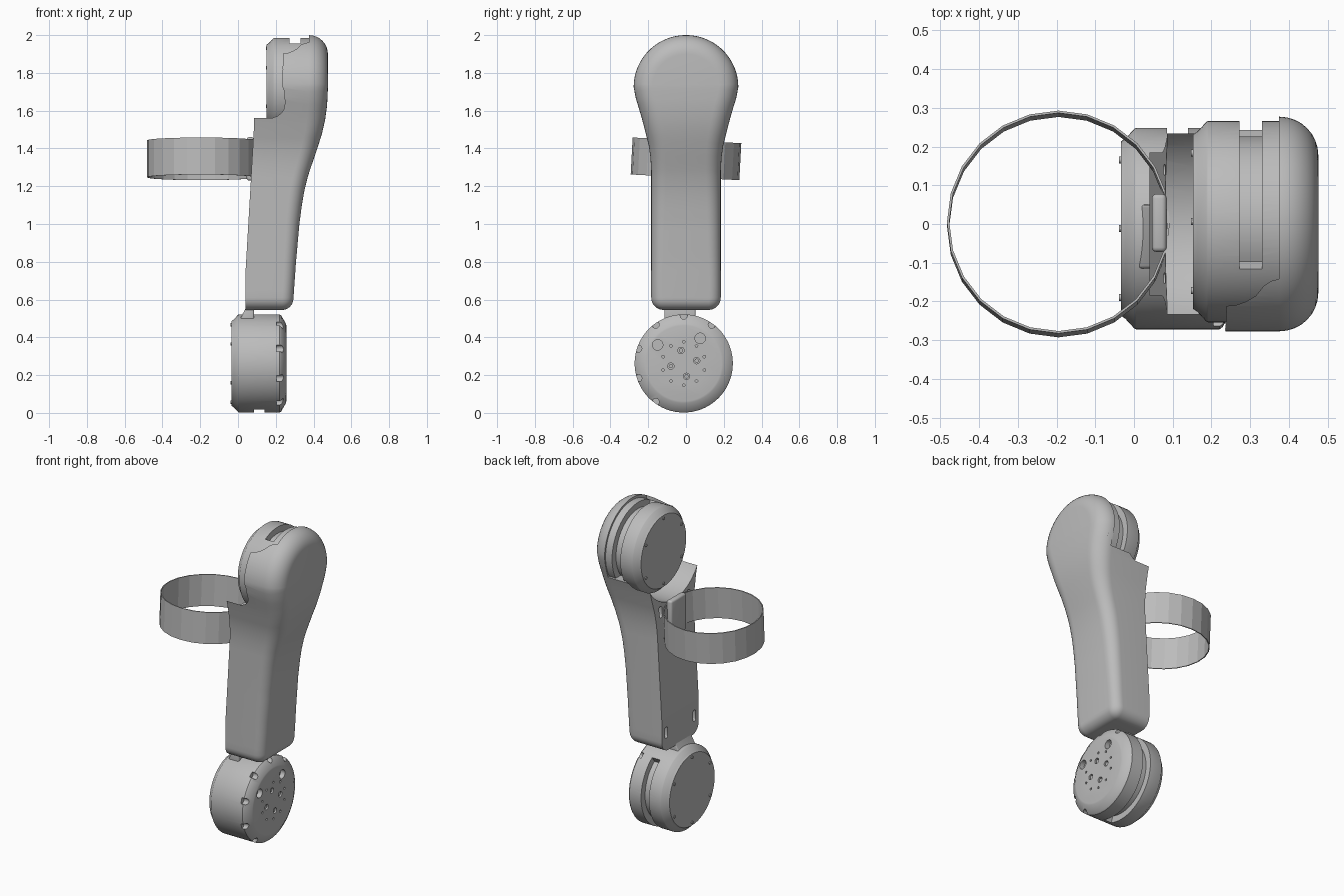
import bpy, bmesh, math
from mathutils import Vector, Matrix

if "Cube" in bpy.data.objects:
    bpy.data.objects.remove(bpy.data.objects["Cube"])

grey = bpy.data.materials.new("plain_grey")
grey.use_nodes = True
COLOUR = (0.5, 0.5, 0.5, 1)
grey.diffuse_color = COLOUR
grey.node_tree.nodes["Principled BSDF"].inputs["Base Color"].default_value = COLOUR


def finish(name, bm):
    bmesh.ops.recalc_face_normals(bm, faces=bm.faces)
    mesh = bpy.data.meshes.new(name)
    bm.to_mesh(mesh)
    bm.free()
    mesh.materials.append(grey)
    obj = bpy.data.objects.new(name, mesh)
    bpy.context.collection.objects.link(obj)
    return obj


def smooth(obj, degrees=30):
    bpy.ops.object.select_all(action='DESELECT')
    obj.select_set(True)
    bpy.context.view_layer.objects.active = obj
    bpy.ops.object.shade_smooth_by_angle(angle=math.radians(degrees))


def cut(obj, cutters):
    for c in cutters:
        c.hide_render = True
        mod = obj.modifiers.new("cut", 'BOOLEAN')
        mod.operation, mod.solver, mod.object = 'DIFFERENCE', 'EXACT', c
        bpy.context.view_layer.objects.active = obj
        bpy.ops.object.modifier_apply(modifier=mod.name)
        bpy.data.objects.remove(c)


def bridge(bm, rings, closed_ring=True):
    for a, b in zip(rings, rings[1:]):
        n = len(a)
        for i in range(n if closed_ring else n - 1):
            j = (i + 1) % n
            bm.faces.new((a[i], a[j], b[j], b[i]))


def lathe(name, profile, y, z, start=0, sweep=360, steps=72):
    """Revolve (x, radius) points about an x axis; a part sweep gives a closed band."""
    bm = bmesh.new()
    full = sweep == 360
    rings = []
    for k in range(steps if full else steps + 1):
        a = math.radians(start + sweep * k / steps)
        rings.append([bm.verts.new((x, y + r * math.cos(a), z + r * math.sin(a)))
                      for x, r in profile])
    if full:
        bridge(bm, rings + rings[:1], False)
        bm.faces.new([r[0] for r in rings])
        bm.faces.new([r[-1] for r in rings])
    else:
        bridge(bm, rings)
        bm.faces.new(rings[0])
        bm.faces.new(rings[-1])
    return finish(name, bm)


def box(name, lo, hi, bevel=0.0):
    bm = bmesh.new()
    bmesh.ops.create_cube(bm, size=1)
    lo, hi = Vector(lo), Vector(hi)
    for v in bm.verts:
        v.co = Vector([(lo[i] + hi[i]) / 2 + v.co[i] * (hi[i] - lo[i]) for i in range(3)])
    if bevel:
        bmesh.ops.bevel(bm, geom=bm.edges[:], offset=bevel, segments=3,
                        profile=0.5, affect='EDGES')
    return finish(name, bm)


def peg(name, x0, x1, y, z, r):
    return lathe(name, [(x0, r), (x1, r)], y, z, steps=16)


def lerp(table, z):
    for (z0, v0), (z1, v1) in zip(table, table[1:]):
        if z <= z1:
            return v0 + (v1 - v0) * max(0, (z - z0) / (z1 - z0))
    return table[-1][1]


# Arm shell: keyhole outline with a rounded outer edge
WIDTH = [(.6, .184), (1.28, .184), (1.35, .188), (1.42, .198), (1.5, .218), (1.56, .234),
         (1.62, .252), (1.67, .267), (1.725, .277)]
OUTER = [(.6, .293), (.8, .307), (1.0, .325), (1.1, .338), (1.18, .352), (1.26, .372),
         (1.4, .42), (1.48, .445), (1.55, .461), (1.63, .472), (1.72, .476)]
INNER = [(.75, .04), (1.52, .085)]
ROUND = [(.7, .06), (1.3, .08), (1.6, .1)]
HEAD_Z = 1.725

half = [(.05, .545)]
for k in range(8):
    a = math.radians(-90 + 90 * k / 7)
    half.append((.119 + .065 * math.cos(a), .61 + .065 * math.sin(a)))
half += [(lerp(WIDTH, z), z) for z in [.65 + .035 * k for k in range(31)]]
for k in range(25):
    a = math.radians(87.5 * k / 24)
    half.append((.277 * math.cos(a), HEAD_Z + .275 * math.sin(a)))
loop = [Vector(p) for p in half] + [Vector((-y, z)) for y, z in reversed(half)]
count = len(loop)

bm = bmesh.new()
rings = [[bm.verts.new((lerp(INNER, p.y), p.x, p.y)) for p in loop]]
for k in range(9):
    a = math.radians(90 * k / 8)
    ring = []
    for i, p in enumerate(loop):
        d = (loop[(i + 1) % count] - loop[i - 1]).normalized()
        r = lerp(ROUND, p.y)
        q = p + Vector((-d.y, d.x)) * r * (1 - math.cos(a))
        ring.append(bm.verts.new((lerp(OUTER, q.y) - r + r * math.sin(a), q.x, q.y)))
    rings.append(ring)
bridge(bm, rings)
for ring in (rings[0], rings[-1]):
    for i in range(count // 2 - 1):
        bm.faces.new((ring[i], ring[i + 1], ring[count - 2 - i], ring[count - 1 - i]))
shell = finish("arm_shell", bm)

# Cradle around the upper motor, and the opening in the back of the head
cradle = lathe("cradle_cutter", [(-.2, .286), (.18, .286), (.21, .283), (.24, .276),
                                 (.255, .268), (.261, .255)], 0, HEAD_Z)
bm = bmesh.new()
curve = [(.1, -.22), (.262, -.21), (.29, -.2), (.315, -.185), (.335, -.16), (.355, -.147),
         (.375, -.142), (.375, .4), (.1, .4)]
bridge(bm, [[bm.verts.new((x, y, z)) for x, y in curve] for z in (1.59, 2.1)])
bm.verts.ensure_lookup_table()
bm.faces.new(bm.verts[:len(curve)])
bm.faces.new(bm.verts[len(curve):])
opening = finish("opening_cutter", bm)
slots = [box("slot_cutter", (-.1, s * .14 - .014, z - .035), (lerp(INNER, z) + .03, s * .14 + .014, z + .035),
             .012) for s in (-1, 1) for z in (.66, 1.41)]
cut(shell, [cradle, opening] + slots)
smooth(shell)


# Motors: chamfered drums with a part-round vent groove and cap screws
def motor(name, x, y, z, groove, vent_start, vent_sweep, r=.26):
    body = lathe(name, [(x, r - .035), (x + .012, r - .027), (x + .035, r - .002), (x + .04, r),
                        (x + .255, r), (x + .263, r - .006), (x + .288, r - .05), (x + .29, r - .06)], y, z)
    g0, g1 = groove
    cut(body, [lathe("vent_cutter", [(g0, r - .04), (g1, r - .04), (g1, r + .05), (g0, r + .05)],
                     y, z, vent_start, vent_sweep, 40)])
    for k in range(6):
        a = math.radians(30 + 60 * k)
        smooth(peg(name + "_cap_screw", x - .005, x + .01, y + .205 * math.cos(a),
                   z + .205 * math.sin(a), .009))
    return body


upper = motor("upper_motor", .152, .006, HEAD_Z, (.272, .33), -50, 168)
smooth(upper)
MY, MZ = -.012, .262
lower = motor("lower_motor", -.034, MY, MZ, (.085, .14), -110, 165)

# Mounting face of the lower motor: rim notches, pockets and bolt holes
cutters = []
for k in range(6):
    a = math.radians(54 + 36 * k)
    cutters.append(peg("notch_cutter", .205, .3, MY + .253 * math.cos(a), MZ + .253 * math.sin(a), .019))
for y, z, r in [(-.15, .36, .028), (.075, .395, .028)]:
    cutters.append(peg("pocket_cutter", .225, .3, y, z, r))
for k in range(4):
    a = math.radians(12 + 90 * k)
    cutters.append(peg("bolt_cutter", .235, .3, MY + .07 * math.cos(a), MZ + .07 * math.sin(a), .017))
for k in range(10):
    a = math.radians(18 + 36 * k)
    cutters.append(peg("pin_cutter", .24, .3, MY + .115 * math.cos(a), MZ + .115 * math.sin(a), .007))
cut(lower, cutters)
smooth(lower)
for k in range(4):
    a = math.radians(12 + 90 * k)
    smooth(peg("mount_bolt", .23, .25, MY + .07 * math.cos(a), MZ + .07 * math.sin(a), .011))

# Tab joining the lower motor to the arm
tab = box("joint_tab", (.0, -.115, .47), (.085, .05, .57), .008)
for v in tab.data.vertices:
    if v.co.z > .52 and v.co.x < .04:
        v.co.x += .045
smooth(tab)

# Strap loop and its clip plate
bm = bmesh.new()
sections = [(.282, -.098), (.288, -.098), (.288, .098), (.282, .098)]
rings = [[bm.verts.new((r * math.cos(a), r * math.sin(a), z)) for r, z in sections]
         for a in [math.radians(15 * k) for k in range(24)]]
bridge(bm, rings + rings[:1])
bm.transform(Matrix.Translation((-.195, 0, 1.345)) @ Matrix.Rotation(math.radians(-3), 4, 'X'))
finish("strap_loop", bm)
smooth(box("strap_clip", (.046, -.072, 1.23), (.084, .078, 1.46), .012))
